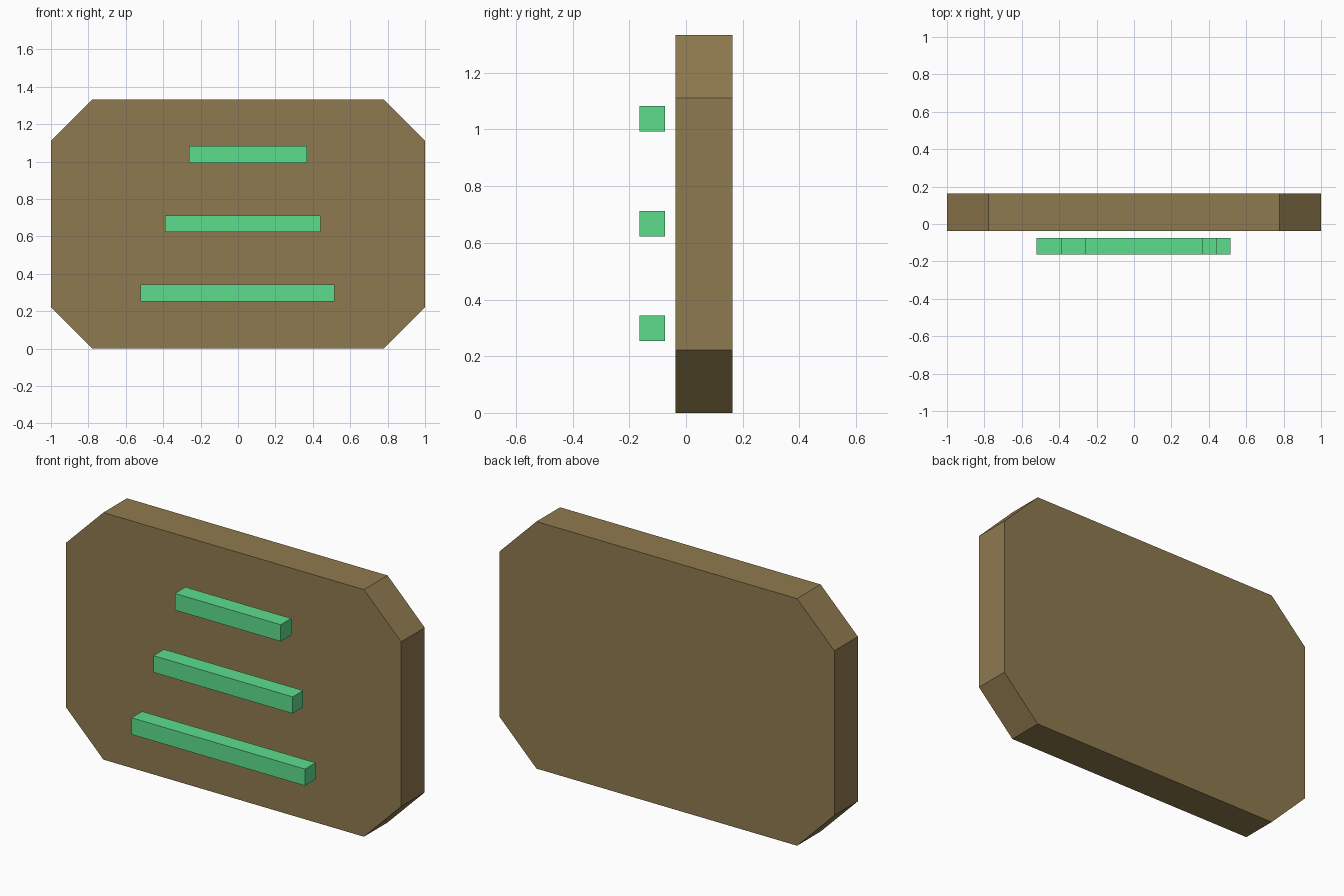
import bpy
import bmesh

if "Cube" in bpy.data.objects:
    bpy.data.objects.remove(bpy.data.objects["Cube"])


def material(name, color):
    mat = bpy.data.materials.new(name)
    mat.diffuse_color = (*color, 1.0)
    mat.use_nodes = True
    mat.node_tree.nodes["Principled BSDF"].inputs["Base Color"].default_value = mat.diffuse_color
    return mat


def extrude_profile(name, profile, y0, y1, mat):
    """Extrude a closed (x, z) outline from y0 to y1."""
    bm = bmesh.new()
    face = bm.faces.new([bm.verts.new((x, y0, z)) for x, z in profile])
    ext = bmesh.ops.extrude_face_region(bm, geom=[face])
    verts = [v for v in ext["geom"] if isinstance(v, bmesh.types.BMVert)]
    bmesh.ops.translate(bm, verts=verts, vec=(0, y1 - y0, 0))
    bmesh.ops.recalc_face_normals(bm, faces=bm.faces)
    mesh = bpy.data.meshes.new(name)
    bm.to_mesh(mesh)
    bm.free()
    mesh.materials.append(mat)
    obj = bpy.data.objects.new(name, mesh)
    bpy.context.collection.objects.link(obj)
    return obj


brown = material("board_brown", (0.275, 0.195, 0.077))
green = material("bar_green", (0.107, 0.73, 0.27))

# Board: upright slab with four chamfered corners
W, H, C = 1.0, 1.333, 0.222
half = [(W - C, 0), (W, C), (W, H - C), (W - C, H)]
outline = half + [(-x, z) for x, z in reversed(half)]
extrude_profile("board", outline, -0.037, 0.164, brown)

# Bars: three square rods floating in front, shorter towards the top
T = 0.09
bars = [
    ("lower_bar", -0.52, 0.515, 0.298),
    ("middle_bar", -0.39, 0.441, 0.668),
    ("upper_bar", -0.262, 0.37, 1.038),
]
for name, x0, x1, z in bars:
    lo, hi = z - T / 2, z + T / 2
    extrude_profile(name, [(x0, lo), (x1, lo), (x1, hi), (x0, hi)],
                    -0.164, -0.164 + T, green)
